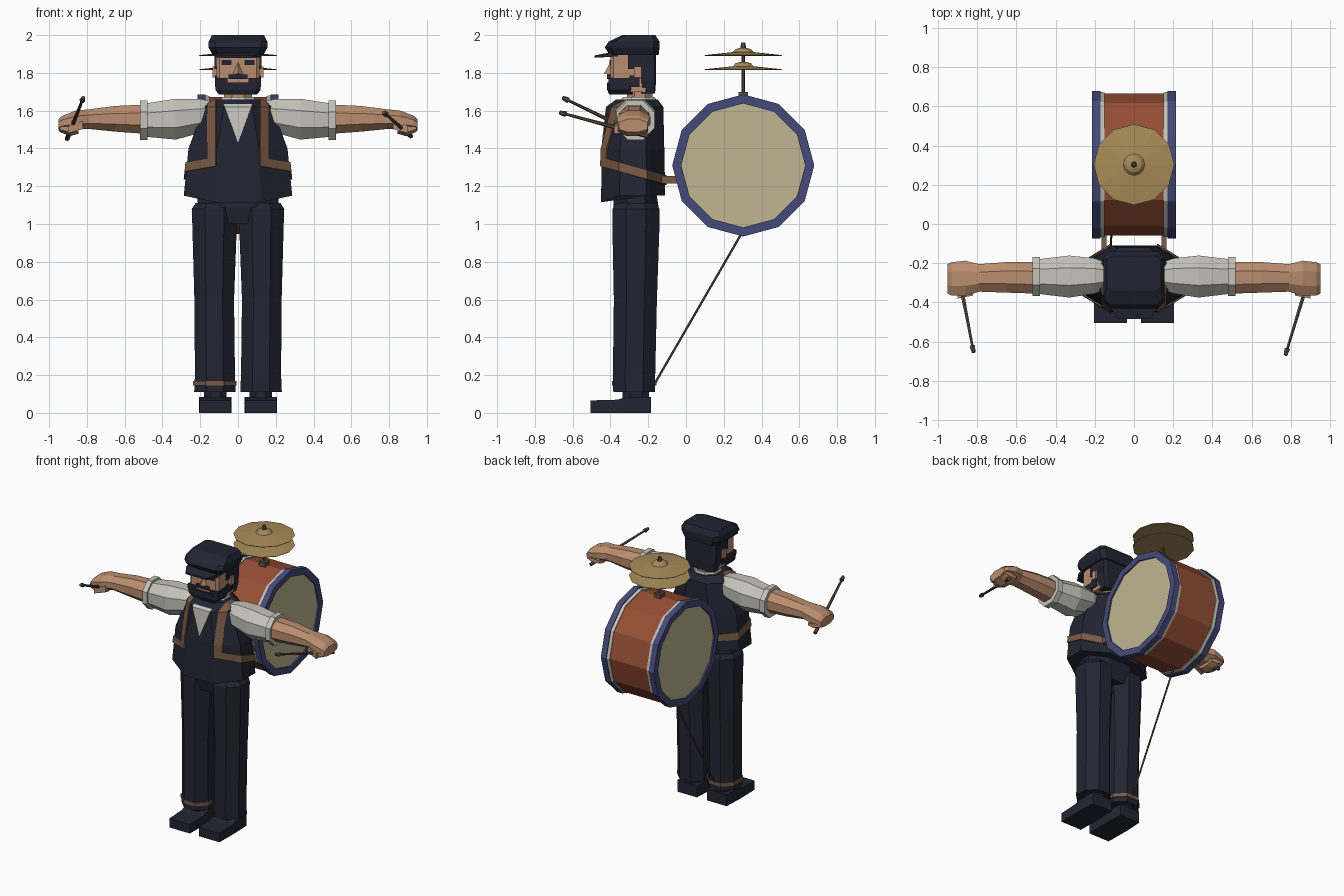
import bpy, bmesh, math
from mathutils import Vector

cube = bpy.data.objects.get("Cube")
if cube:
    bpy.data.objects.remove(cube, do_unlink=True)


def colour(name, rgb):
    lin = [(c / 255 / 12.92) if c < 11 else ((c / 255 + 0.055) / 1.055) ** 2.4 for c in rgb]
    m = bpy.data.materials.new(name)
    m.use_nodes = True
    m.diffuse_color = (*lin, 1)
    m.node_tree.nodes["Principled BSDF"].inputs["Base Color"].default_value = (*lin, 1)
    return m


NAVY = colour("navy cloth", (35, 36, 51))
SKIN = colour("skin", (186, 141, 111))
SHIRT = colour("pale shirt", (196, 196, 187))
RED = colour("red brown shell", (150, 78, 52))
BLUE = colour("blue hoop", (70, 74, 120))
HEAD = colour("drum skin", (192, 182, 146))
BRASS = colour("brass", (168, 140, 88))
LEATHER = colour("leather", (122, 90, 68))
WOOD = colour("dark wood", (92, 78, 65))


def finish(bm, name, mat):
    bmesh.ops.recalc_face_normals(bm, faces=bm.faces)
    me = bpy.data.meshes.new(name)
    bm.to_mesh(me)
    bm.free()
    me.materials.append(mat)
    ob = bpy.data.objects.new(name, me)
    bpy.context.collection.objects.link(ob)
    return ob


def chamfered(c):
    """Unit square outline with corners cut by c."""
    d = 1 - c
    return [(1, -d), (1, d), (d, 1), (-d, 1), (-1, d), (-1, -d), (-d, -1), (d, -1)]


def ngon(n):
    return [(math.sin(2 * math.pi * i / n), math.cos(2 * math.pi * i / n)) for i in range(n)]


SQUARE = [(1, -1), (1, 1), (-1, 1), (-1, -1)]
OCT = chamfered(0.58)


def loft_mesh(sections, outline, axis="z", grow=0.0):
    """Sections are (position, centre u, centre v, radius u, radius v)."""
    bm = bmesh.new()
    rings = []
    for t, cu, cv, ru, rv in sections:
        ring = []
        for a, b in outline:
            u, v = cu + a * (ru + grow), cv + b * (rv + grow)
            co = {"x": (t, u, v), "y": (u, t, v), "z": (u, v, t)}[axis]
            ring.append(bm.verts.new(co))
        rings.append(ring)
    n = len(outline)
    for r, q in zip(rings, rings[1:]):
        for i in range(n):
            bm.faces.new((r[i], r[(i + 1) % n], q[(i + 1) % n], q[i]))
    bm.faces.new(rings[0])
    bm.faces.new(rings[-1])
    return bm


def loft(name, mat, sections, outline=OCT, axis="z"):
    return finish(loft_mesh(sections, outline, axis), name, mat)


def box(name, mat, x, y, z):
    cx, cy = (x[0] + x[1]) / 2, (y[0] + y[1]) / 2
    rx, ry = abs(x[1] - x[0]) / 2, abs(y[1] - y[0]) / 2
    return loft(name, mat, [(t, cx, cy, rx, ry) for t in z], SQUARE)


def rod(name, mat, a, b, r1, r2, sides=6):
    a, b = Vector(a), Vector(b)
    bm = bmesh.new()
    bmesh.ops.create_cone(bm, cap_ends=True, segments=sides, radius1=r1, radius2=r2, depth=(b - a).length)
    ob = finish(bm, name, mat)
    ob.rotation_euler = (b - a).to_track_quat("Z", "Y").to_euler()
    ob.location = (a + b) / 2
    return ob


# Waistcoat, with front points dropped below the hem
TORSO = [(1.15, 0, -.28, .287, .17), (1.4, 0, -.28, .262, .165),
         (1.62, 0, -.27, .18, .15), (1.66, 0, -.26, .12, .11)]


def shape_torso(grow=0.0):
    bm = loft_mesh(TORSO, OCT, "z", grow)
    for v in bm.verts:
        if v.co.z < 1.2 and v.co.y < -.4:
            v.co.z -= .035
    return bm


finish(shape_torso(), "waistcoat", NAVY)


def torso_patch(name, mat, planes, grow):
    """Skin of the waistcoat kept behind each (point, normal) plane."""
    bm = shape_torso(grow)
    for co, no in planes:
        bmesh.ops.bisect_plane(bm, geom=bm.verts[:] + bm.edges[:] + bm.faces[:],
                               plane_co=co, plane_no=no, clear_outer=True)
    ob = finish(bm, name, mat)
    mod = ob.modifiers.new("thickness", "SOLIDIFY")
    mod.thickness = .008
    return ob


# Shirt front and collar
torso_patch("shirt_front", SHIRT, [((0, 0, 1.635), (0, 0, 1)), ((0, -.3, 0), (0, 1, 0)),
            ((0, 0, 1.43), (1, 0, -.37)), ((0, 0, 1.43), (-1, 0, -.37))], .004)
loft("collar", SHIRT, [(1.62, 0, -.255, .105, .115), (1.672, 0, -.25, .085, .085)])

# Harness straps
for s, side in ((1, "left"), (-1, "right")):
    inner, outer = ((s * .118, 0, 0), (-s, 0, 0)), ((s * .165, 0, 0), (s, 0, 0))
    torso_patch(side + "_shoulder_strap", LEATHER,
                [inner, outer, ((0, 0, 1.31), (0, 0, -1)), ((0, -.25, 0), (0, 1, 0))], .009)
    torso_patch(side + "_side_strap", LEATHER,
                [inner, ((0, -.45, 1.355), (0, .28, 1)), ((0, -.45, 1.305), (0, -.28, -1))], .009)
    box(side + "_drum_bracket", LEATHER, (s * .14, s * .165), (-.15, .0), (1.215, 1.255))

# Trousers and shoes
loft("trouser_waist", NAVY, [(1.0, 0, -.265, .14, .1), (1.09, 0, -.265, .215, .12), (1.18, 0, -.27, .21, .11)])
for s, side in ((1, "left"), (-1, "right")):
    loft(side + "_leg", NAVY, [(.11, s * .122, -.275, .11, .11), (.2, s * .122, -.275, .106, .112),
         (.6, s * .126, -.268, .105, .114), (1.0, s * .124, -.265, .118, .125),
         (1.08, s * .124, -.265, .121, .125), (1.11, s * .12, -.265, .105, .105)])
    loft(side + "_ankle", NAVY, [(.06, s * .12, -.265, .06, .07), (.13, s * .12, -.265, .06, .07)])
    loft(side + "_shoe", NAVY, [(-.505, s * .12, .033, .083, .033), (-.36, s * .12, .035, .086, .035),
         (-.32, s * .12, .042, .086, .042), (-.185, s * .12, .042, .08, .042)], SQUARE, "y")

# Pedal cord from ankle to drum
loft("ankle_strap", LEATHER, [(.145, -.122, -.275, .115, .118), (.17, -.122, -.275, .115, .118)])
rod("pedal_cord", WOOD, (-.12, -.16, .165), (-.1, .3, .96), .006, .006)

# Arms, hands and drumsticks
STICKS = {1: ((.915, -.2, 1.465), (.775, -.66, 1.588)), -1: ((-.905, -.2, 1.45), (-.82, -.645, 1.665))}
for s, side in ((1, "left"), (-1, "right")):
    loft(side + "_sleeve", SHIRT, [(s * .12, -.265, 1.59, .06, .055), (s * .2, -.265, 1.572, .09, .09),
         (s * .33, -.268, 1.555, .107, .108), (s * .49, -.268, 1.55, .088, .088)], OCT, "x")
    loft(side + "_cuff", SHIRT, [(s * .48, -.268, 1.55, .1, .104), (s * .518, -.268, 1.55, .1, .104)], OCT, "x")
    loft(side + "_forearm", SKIN, [(s * .5, -.275, 1.555, .08, .077), (s * .65, -.272, 1.557, .078, .068),
         (s * .79, -.275, 1.555, .07, .052), (s * .86, -.277, 1.55, .09, .05),
         (s * .93, -.28, 1.535, .085, .038), (s * .95, -.28, 1.525, .075, .03)], OCT, "x")
    loft(side + "_fingers", SKIN, [(s * .845, -.275, 1.5, .07, .022), (s * .89, -.28, 1.5, .08, .035),
         (s * .945, -.28, 1.51, .075, .022)], OCT, "x")
    loft(side + "_thumb", SKIN, [(s * .82, -.345, 1.525, .02, .022), (s * .9, -.36, 1.5, .02, .02)], SQUARE, "x")
    butt, tip = (Vector(p) for p in STICKS[s])
    way = (tip - butt).normalized()
    rod(side + "_drumstick", WOOD, butt, tip, .013, .007)
    rod(side + "_drumstick_tip", WOOD, tip - way * .025, tip + way * .01, .016, .01)

# Head and face
loft("neck", SKIN, [(1.62, 0, -.245, .075, .068), (1.74, 0, -.245, .075, .068)])
loft("face", SKIN, [(1.7, 0, -.3, .112, .1), (1.92, 0, -.3, .117, .1)], chamfered(.15))
nose = bmesh.new()
pts = [nose.verts.new(p) for p in ((-.032, -.395, 1.79), (.032, -.395, 1.79), (0, -.395, 1.865), (0, -.435, 1.795))]
for f in ((0, 1, 2), (0, 1, 3), (1, 2, 3), (2, 0, 3)):
    nose.faces.new([pts[i] for i in f])
finish(nose, "nose", SKIN)
loft("beard", NAVY, [(1.685, 0, -.345, .1, .062), (1.71, 0, -.35, .12, .067), (1.748, 0, -.35, .121, .067)], chamfered(.2))
box("moustache", NAVY, (-.05, .05), (-.417, -.39), (1.768, 1.792))
for s, side in ((1, "left"), (-1, "right")):
    box(side + "_beard_side", NAVY, (s * .055, s * .121), (-.41, -.285), (1.74, 1.772))
    box(side + "_sideburn", NAVY, (s * .09, s * .122), (-.3, -.245), (1.725, 1.785))
    box(side + "_hair_side", NAVY, (s * .08, s * .125), (-.306, -.2), (1.82, 1.91))
    box(side + "_ear", SKIN, (s * .1, s * .135), (-.275, -.235), (1.775, 1.835))
    box(side + "_eye", NAVY, (s * .035, s * .088), (-.405, -.398), (1.842, 1.868))
loft("back_hair", NAVY, [(1.69, 0, -.2, .105, .036), (1.76, 0, -.2, .122, .042), (1.91, 0, -.205, .126, .045)], chamfered(.2))

# Cap
loft("cap", NAVY, [(1.895, 0, -.275, .135, .13), (1.935, 0, -.285, .156, .145),
     (1.965, 0, -.275, .156, .135), (2.0, 0, -.25, .138, .088)], chamfered(.22))
loft("cap_peak", NAVY, [(-.485, 0, 1.886, .085, .006), (-.43, 0, 1.893, .12, .01), (-.36, 0, 1.9, .125, .012)], SQUARE, "y")

# Bass drum
DODECAGON = ngon(12)


def drum_part(name, mat, profile):
    return loft(name, mat, [(x, .303, 1.31, r, r) for x, r in profile], DODECAGON, "x")


drum_part("drum_shell", RED, [(-.17, .362), (.17, .362)])
for s, side in ((1, "left"), (-1, "right")):
    drum_part(side + "_drum_rim", SHIRT, [(s * .15, .368), (s * .174, .371)])
    drum_part(side + "_drum_hoop", BLUE, [(s * .172, .376), (s * .215, .376), (s * .215, .328), (s * .2, .328)])
    drum_part(side + "_drum_skin", HEAD, [(s * .198, .329), (s * .205, .329)])

# Cymbals and their stand
box("cymbal_stand_base", WOOD, (-.025, .025), (.278, .328), (1.66, 1.7))
rod("cymbal_stand", WOOD, (0, .303, 1.66), (0, .303, 1.95), .009, .009)
rod("cymbal_nut", WOOD, (0, .303, 1.932), (0, .303, 1.962), .016, .01)
for name, z in (("upper_cymbal", 1.89), ("lower_cymbal", 1.815)):
    loft(name, BRASS, [(z + h, 0, .303, r, r) for h, r in
         ((0, .203), (.004, .206), (.02, .055), (.036, .04), (.042, .02))], DODECAGON)
